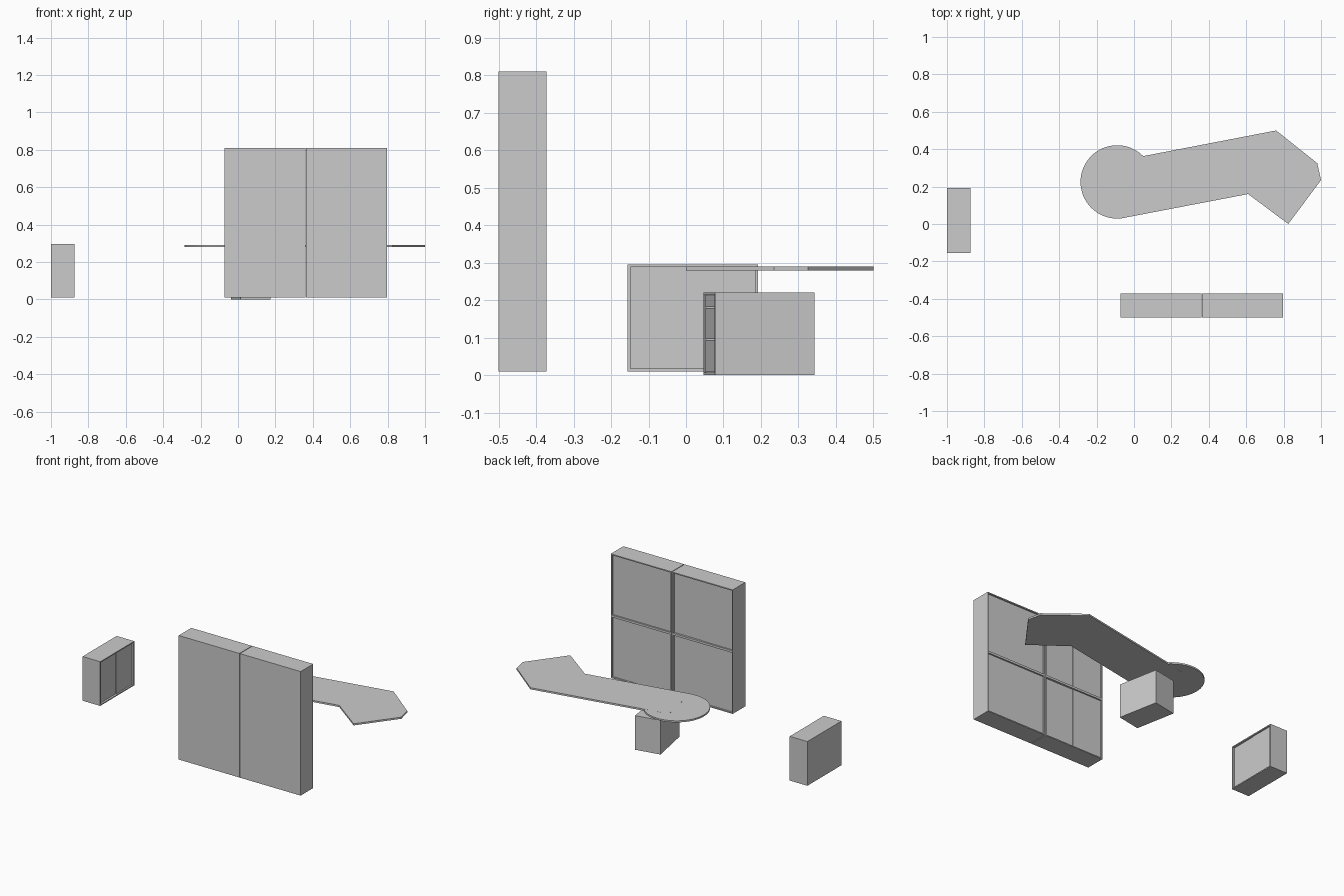
import bpy, bmesh, math
from mathutils import Matrix

if "Cube" in bpy.data.objects:
    bpy.data.objects.remove(bpy.data.objects["Cube"])

def boxes(name, parts, matrix=Matrix.Identity(4)):
    """One object from several (x0, x1, y0, y1, z0, z1) boxes."""
    bm = bmesh.new()
    for x0, x1, y0, y1, z0, z1 in parts:
        m = Matrix.Translation(((x0 + x1) / 2, (y0 + y1) / 2, (z0 + z1) / 2))
        m = m @ Matrix.Diagonal((x1 - x0, y1 - y0, z1 - z0, 1))
        bmesh.ops.create_cube(bm, size=1, matrix=m)
    bm.transform(matrix)
    return finish(name, bm)

def finish(name, bm):
    bmesh.ops.recalc_face_normals(bm, faces=bm.faces)
    me = bpy.data.meshes.new(name)
    bm.to_mesh(me)
    bm.free()
    ob = bpy.data.objects.new(name, me)
    bpy.context.collection.objects.link(ob)
    return ob

def slab(name, points, z0, z1):
    bm = bmesh.new()
    face = bm.faces.new([bm.verts.new((x, y, z0)) for x, y in points])
    ext = bmesh.ops.extrude_face_region(bm, geom=[face])
    verts = [g for g in ext["geom"] if isinstance(g, bmesh.types.BMVert)]
    bmesh.ops.translate(bm, verts=verts, vec=(0, 0, z1 - z0))
    return finish(name, bm)

def cabinet(name, w, d, z0, z1, matrix, shelf, split):
    """Carcass in local space: centred in x, closed back at y=0, doors at y=d."""
    t, h = 0.007, w / 2
    frame = [(-h, -h + t, 0, d, z0, z1), (h - t, h, 0, d, z0, z1),
             (-h + t, h - t, 0, d, z1 - t, z1), (-h + t, h - t, 0, d, z0, z0 + t),
             (-h + t, h - t, 0, t, z0 + t, z1 - t)]
    levels = [(z0 + t, z1 - t)]
    if shelf:
        zm = (z0 + z1) / 2
        frame.append((-h + t, h - t, t, d, zm - t, zm + t))
        levels = [(z0 + t, zm - t), (zm + t, z1 - t)]
    boxes(name + "_carcass", frame, matrix)
    doors = []
    for a, b in levels:
        y = d - 0.010
        if split:      # sliding pair, one door a little behind the other
            doors += [(-h + t, 0, y - t, y, a, b), (0, h - t, y - t, y - 0.003, a, b)]
        else:
            doors.append((-h + t, h - t, y - t, y, a, b))
    boxes(name + "_doors", doors, matrix)

# Tall cabinet pair, doors facing the desk
cabinet("tall_cabinet_left", 0.433, 0.128, 0.01, 0.81,
        Matrix.Translation((0.1435, -0.5, 0)), True, True)
cabinet("tall_cabinet_right", 0.433, 0.128, 0.01, 0.81,
        Matrix.Translation((0.5805, -0.5, 0)), True, False)

# Low cabinet at the left, doors facing +x
cabinet("low_cabinet", 0.347, 0.126, 0.01, 0.295,
        Matrix.Translation((-1, 0.018, 0)) @ Matrix.Rotation(-math.pi / 2, 4, 'Z'),
        False, True)

# Desk top with angled return
slab("desk_top", [(-0.112, 0.333), (0.06, 0.365), (0.76, 0.5), (0.98, 0.325),
                  (1.0, 0.235), (0.825, 0.0), (0.61, 0.16), (-0.053, 0.033)], 0.279, 0.29)

# Round meeting end
slab("round_desk_end", [(-0.09 + 0.196 * math.cos(i * math.tau / 64),
                         0.225 + 0.196 * math.sin(i * math.tau / 64)) for i in range(64)],
     0.2793, 0.2897)

# Drawer pedestal turned with the desk
turn = Matrix.Translation((0.068, 0.195, 0)) @ Matrix.Rotation(math.radians(10.9), 4, 'Z')
w, d, t, top = 0.081, 0.135, 0.007, 0.22
boxes("pedestal_carcass", [(-w, -w + t, -d, d, 0, top), (w - t, w, -d, d, 0, top),
                           (-w + t, w - t, -d, d, top - t, top),
                           (-w + t, w - t, -d, d, 0, t),
                           (-w + t, w - t, d - t, d, t, top - t)], turn)
boxes("pedestal_drawer_fronts",
      [(-w + t, w - t, -d + 0.004, -d + 0.011, a, b)
       for a, b in ((0.008, 0.093), (0.096, 0.179), (0.182, 0.212))], turn)
